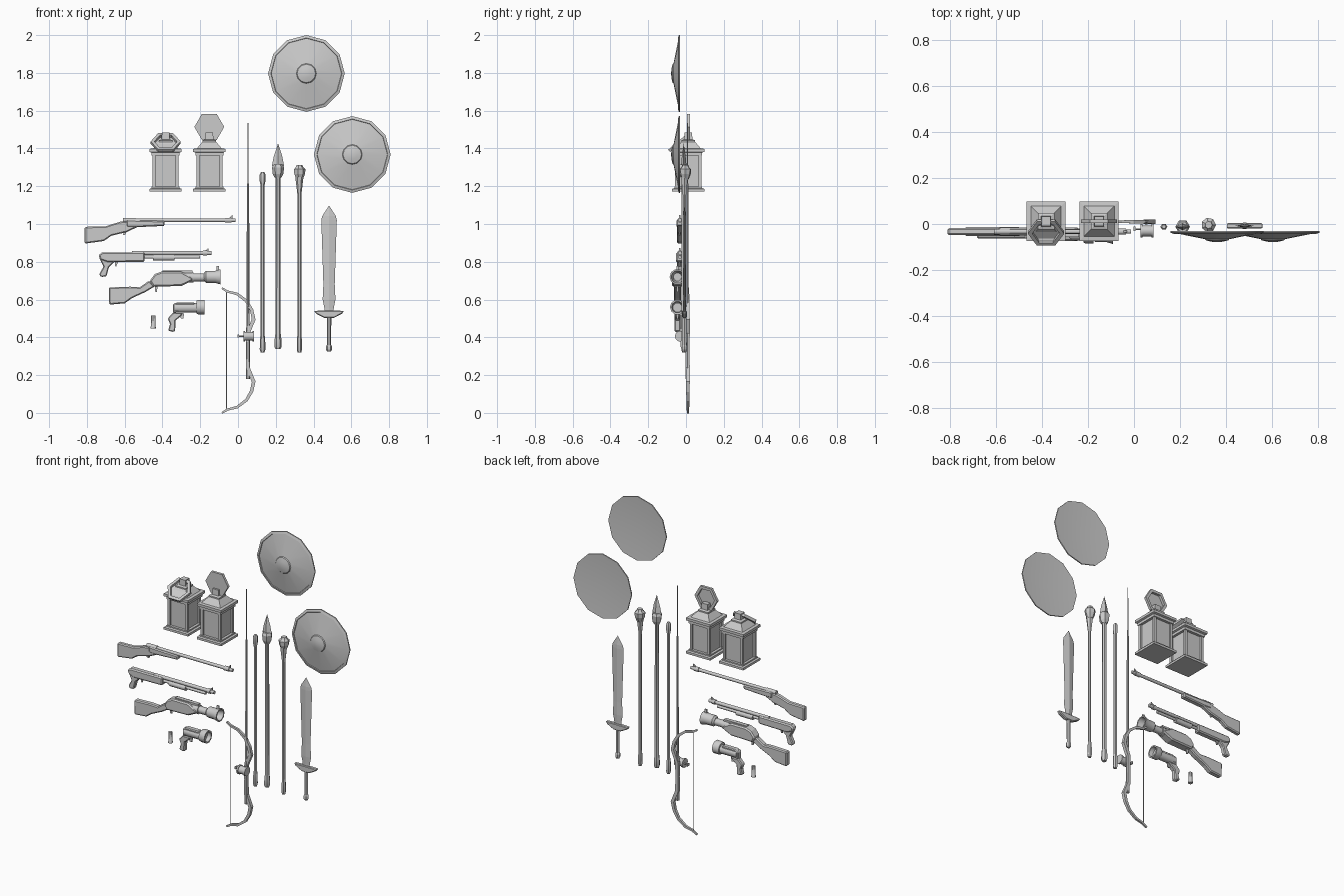
import bpy, bmesh, math
from mathutils import Matrix, Vector

grey = bpy.data.materials.new("plain grey")
grey.diffuse_color = (0.6, 0.6, 0.6, 1)


def finish(bm, name, bevel=0, smooth=0):
    bmesh.ops.recalc_face_normals(bm, faces=bm.faces)
    me = bpy.data.meshes.new(name)
    bm.to_mesh(me)
    bm.free()
    ob = bpy.data.objects.new(name, me)
    bpy.context.collection.objects.link(ob)
    me.materials.append(grey)
    if bevel:
        m = ob.modifiers.new("soft edges", 'BEVEL')
        m.width, m.segments, m.limit_method, m.angle_limit = bevel, 1, 'ANGLE', math.radians(50)
    if smooth:
        bpy.context.view_layer.objects.active = ob
        ob.select_set(True)
        bpy.ops.object.shade_smooth_by_angle(angle=math.radians(smooth))
        ob.select_set(False)
    return ob


def lathe(name, profile, at, axis='z', sides=8, turn=0.0, squash=1, smooth=0):
    """Spin (radius, height) pairs around an axis; zero radius makes a tip."""
    bm, rings = bmesh.new(), []
    for r, h in profile:
        ring = []
        for i in range(sides if r > 0 else 1):
            t = turn + math.tau * i / sides
            a, b = r * math.cos(t), r * math.sin(t) * squash
            p = {'z': (a, b, h), 'x': (h, a, b), 'y': (a, h, b)}[axis]
            ring.append(bm.verts.new(Vector(p) + Vector(at)))
        rings.append(ring)
    for lo, hi in zip(rings, rings[1:]):
        for i in range(sides):
            j = (i + 1) % sides
            if len(lo) == 1:
                bm.faces.new((lo[0], hi[j], hi[i]))
            elif len(hi) == 1:
                bm.faces.new((lo[i], lo[j], hi[0]))
            else:
                bm.faces.new((lo[i], lo[j], hi[j], hi[i]))
    for ring in (rings[0], rings[-1]):
        if len(ring) > 2:
            bm.faces.new(ring)
    return finish(bm, name, smooth=smooth)


def plate(name, pts, y, half, bevel=0):
    """Extrude an (x, z) outline through y."""
    bm = bmesh.new()
    f = bm.faces.new([bm.verts.new((x, y - half, z)) for x, z in pts])
    ext = bmesh.ops.extrude_face_region(bm, geom=[f])
    bmesh.ops.translate(bm, vec=(0, 2 * half, 0),
                        verts=[v for v in ext["geom"] if isinstance(v, bmesh.types.BMVert)])
    return finish(bm, name, bevel)


def box(name, x0, x1, y0, y1, z0, z1, bevel=0):
    return plate(name, [(x0, z0), (x1, z0), (x1, z1), (x0, z1)], (y0 + y1) / 2, (y1 - y0) / 2, bevel)


def tube(name, x0, x1, r, y, z, sides=8):
    return lathe(name, [(r, x0), (r, x1)], (0, y, z), 'x', sides, math.pi / sides, smooth=50)


# Round shields: thin cones with a raised rim and a boss
for x, z in ((0.362, 1.797), (0.605, 1.368)):
    lathe("shield", [(0, -.058), (.198, -.031), (.203, -.031), (.203, -.038), (.188, -.043), (.186, -.039),
                     (.053, -.066), (.049, -.071), (.025, -.077), (0, -.079)],
          (x, 0, z), 'y', 12, smooth=35)

# Lanterns: stepped base, four posts, recessed panes, hipped roof and ring
LY = 0.012
for x, folded in ((-.383, True), (-.152, False)):
    def square(name, *steps):
        q = math.sqrt(2)
        lathe(name, [(h * q, z) for h, z in steps], (x, LY, 0), 'z', 4, math.pi / 4)
    square("lantern_base", (.085, 1.172), (.085, 1.186), (.074, 1.190), (.074, 1.198))
    square("lantern_panes", (.058, 1.195), (.058, 1.365))
    for sx in (-1, 1):
        for sy in (-1, 1):
            cx, cy = x + sx * .061, LY + sy * .061
            box("lantern_post", cx - .008, cx + .008, cy - .008, cy + .008, 1.195, 1.365)
    square("lantern_roof", (.074, 1.362), (.074, 1.378), (.085, 1.382), (.085, 1.398),
           (.066, 1.400), (.036, 1.435), (.036, 1.443), (.022, 1.448), (.020, 1.484))
    ring = lathe("lantern_ring", [(.079, -.008), (.079, .008), (.060, .008), (.060, -.008), (.079, -.008)],
                 (0, 0, 0), 'y', 6)
    tilt = Matrix.Rotation(math.radians(130), 4, 'X') if folded else Matrix()
    ring.data.transform(Matrix.Translation((x, -.037, 1.431) if folded else (x, .012, 1.514)) @ tilt)

# Long rifle
GY = -.033
plate("rifle_stock", [(-.812, .985), (-.70, .988), (-.625, 1.012), (-.585, 1.015), (-.52, 1.01), (-.53, .985),
                      (-.59, .957), (-.67, .938), (-.71, .91), (-.812, .896)], GY, .015, .006)
plate("rifle_fore_end", [(-.59, 1.022), (-.388, 1.016), (-.388, .99), (-.54, .983), (-.59, .985)], GY, .018, .006)
tube("rifle_action", -.61, -.54, .013, GY, 1.02)
tube("rifle_barrel", -.56, -.013, .010, GY, 1.02)
tube("rifle_muzzle", -.07, -.035, .014, GY, 1.02)
plate("rifle_sight", [(-.055, 1.025), (-.03, 1.025), (-.03, 1.048)], GY, .004)
plate("rifle_trigger", [(-.60, .965), (-.585, .965), (-.60, .94), (-.608, .942)], GY, .004)

# Short pump gun
plate("pump_gun_receiver", [(-.738, .835), (-.72, .85), (-.494, .85), (-.494, .80), (-.69, .797), (-.73, .81)],
      GY, .02, .007)
plate("pump_gun_grip", [(-.735, .82), (-.712, .775), (-.735, .733), (-.725, .72), (-.697, .722),
                        (-.683, .772), (-.655, .80)], GY, .015, .005)
tube("pump_gun_barrel", -.56, -.14, .011, GY, .846)
tube("pump_gun_magazine", -.50, -.20, .009, GY, .825)
tube("pump_gun_slide", -.45, -.335, .017, GY, .822)
tube("pump_gun_muzzle", -.185, -.165, .015, GY, .846)
plate("pump_gun_sight", [(-.18, .855), (-.155, .855), (-.155, .873)], GY, .004)
plate("pump_gun_trigger", [(-.65, .80), (-.635, .80), (-.645, .775), (-.652, .777)], GY, .004)

# Wide-muzzle launcher
WY = -.045
plate("launcher_stock", [(-.684, .664), (-.57, .668), (-.52, .665), (-.47, .70), (-.44, .67), (-.49, .64),
                         (-.56, .608), (-.60, .58), (-.682, .573)], WY, .018, .006)
plate("launcher_receiver", [(-.467, .70), (-.44, .735), (-.405, .748), (-.30, .748), (-.24, .715), (-.24, .70),
                            (-.30, .672), (-.45, .668)], WY, .03, .01)
box("launcher_top_rail", -.40, -.24, WY - .012, WY + .012, .74, .753)
tube("launcher_barrel", -.30, -.16, .022, WY, .717)
tube("launcher_grip_band", -.28, -.235, .028, WY, .717)
lathe("launcher_muzzle", [(.022, -.18), (.033, -.17), (.034, -.12), (.042, -.092), (.034, -.092), (.022, -.15)],
      (0, WY, .72), 'x', 10, smooth=40)
box("launcher_sight", -.115, -.10, WY - .004, WY + .004, .755, .777)
plate("launcher_trigger", [(-.44, .67), (-.425, .67), (-.43, .64), (-.44, .642)], WY, .004)

# Flare pistol and its cartridge
plate("pistol_frame", [(-.345, .575), (-.32, .585), (-.23, .585), (-.23, .55), (-.345, .527)], WY, .018, .005)
tube("pistol_barrel", -.335, -.20, .027, WY, .556)
lathe("pistol_muzzle", [(.036, -.22), (.040, -.21), (.040, -.177), (.031, -.177), (.025, -.21)],
      (0, WY, .56), 'x', 10, smooth=40)
plate("pistol_grip", [(-.372, .50), (-.345, .53), (-.29, .53), (-.305, .51), (-.33, .49), (-.333, .435),
                      (-.34, .428), (-.37, .435), (-.36, .47)], WY, .016, .005)
plate("pistol_trigger", [(-.305, .525), (-.285, .525), (-.29, .498), (-.303, .50)], WY, .004)
lathe("cartridge", [(.014, .447), (.014, .455), (.012, .458), (.012, .516)], (-.449, -.033, 0), 'z', 8, smooth=40)

# Bow: tapered limb swept along a mirrored path, with a string
half = [(.052, .33, .009), (.052, .42, .010), (.083, .495, .010), (.072, .545, .009), (.045, .592, .008),
        (-.005, .63, .007), (-.055, .642, .006), (-.085, .66, .005)]
path = [(x, .66 - z, w) for x, z, w in half[:0:-1]] + half
bm, rings = bmesh.new(), []
for i, (x, z, w) in enumerate(path):
    a, b = path[max(i - 1, 0)], path[min(i + 1, len(path) - 1)]
    n = Vector((b[1] - a[1], 0, a[0] - b[0])).normalized() * w
    rings.append([bm.verts.new(Vector((x, .010, z)) + n * s + Vector((0, t * w, 0)))
                  for s, t in ((-1, -1), (1, -1), (1, 1), (-1, 1))])
for p, q in zip(rings, rings[1:]):
    for k in range(4):
        bm.faces.new((p[k], p[(k + 1) % 4], q[(k + 1) % 4], q[k]))
bm.faces.new(rings[0])
bm.faces.new(rings[-1])
finish(bm, "bow_limb")
lathe("bow_string", [(.003, .022), (.003, .64)], (-.061, .010, 0), 'z', 6)

# Fishing rod with reel and crank
lathe("rod", [(.011, .18), (.011, .44), (.008, .46), (.006, 1.215), (.0035, 1.215), (.0025, 1.535)],
      (.053, .008, 0), 'z', 6)
lathe("reel", [(.029, .028), (.029, .038), (.024, .038), (.024, .076), (.029, .076), (.029, .086)],
      (0, -.030, .406), 'x', 10, smooth=40)
tube("reel_crank", .0, .03, .004, -.022, .406, 6)
box("reel_handle", -.002, .006, -.030, -.010, .398, .414)

# Staff, spear and mace
lathe("staff", [(.010, .32), (.015, .335), (.014, .39), (.010, .42), (.010, 1.20), (.015, 1.225), (.015, 1.262),
                (.009, 1.275)], (.13, -.012, 0), 'z', 6, smooth=30)
lathe("spear_shaft", [(.013, .337), (.019, .35), (.018, .39), (.014, .42), (.013, 1.24), (.018, 1.25), (.018, 1.30)],
      (.212, -.012, 0), 'z', 6, smooth=30)
lathe("spear_binding", [(.018, 1.245), (.028, 1.265), (.032, 1.30), (.024, 1.315)], (.212, -.012, 0), 'z', 6)
lathe("spear_head", [(.018, 1.28), (.032, 1.31), (.022, 1.36), (0, 1.427)], (.212, -.012, 0), 'z', 4, squash=.45)
lathe("mace_shaft", [(.010, .32), (.014, .335), (.013, .39), (.010, .42), (.010, 1.15), (.017, 1.21), (.022, 1.25)],
      (.325, -.008, 0), 'z', 6, smooth=30)
lathe("mace_head", [(.018, 1.235), (.030, 1.265), (.032, 1.29), (.020, 1.302), (.016, 1.312)],
      (.325, -.004, 0), 'z', 7)

# Sword: flattened diamond blade, guard, grip and pommel
SX, SY = .482, -.008
lathe("sword_blade", [(.024, .53), (.025, .555), (.034, .60), (.030, .68), (.041, 1.02), (.036, 1.042), (0, 1.098)],
      (SX, SY, 0), 'z', 4, squash=.2)
plate("sword_guard", [(SX - .08, .54), (SX - .03, .542), (SX + .03, .542), (SX + .08, .54), (SX + .068, .525),
                      (SX + .025, .503), (SX - .025, .503), (SX - .068, .525)], SY, .012, .004)
lathe("sword_grip", [(.012, .51), (.011, .36), (.016, .352), (.016, .335), (.010, .325)], (SX, SY, 0), 'z', 6)
